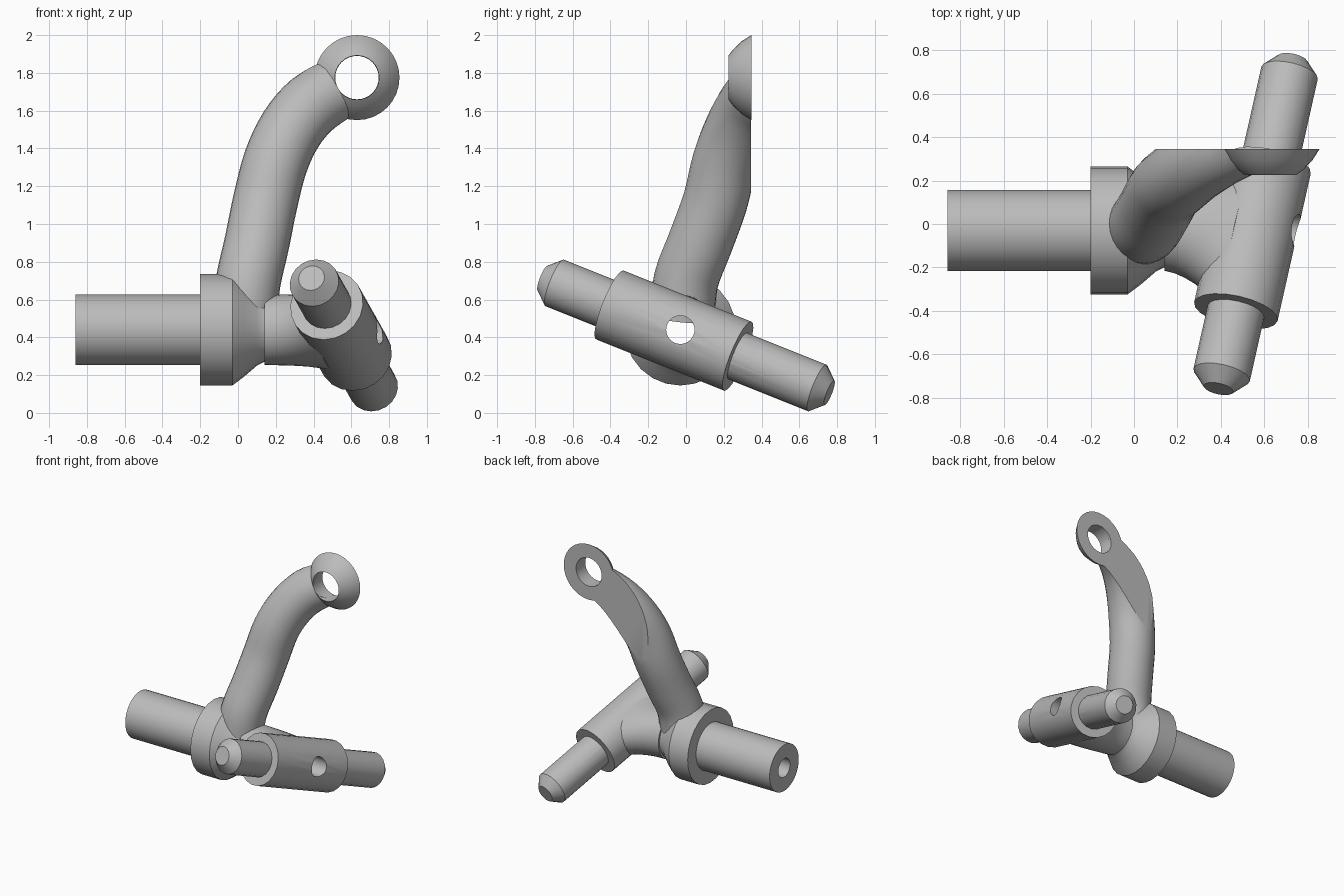
import bpy, bmesh, math
from mathutils import Vector

if "Cube" in bpy.data.objects:
    bpy.data.objects.remove(bpy.data.objects["Cube"], do_unlink=True)

steel = bpy.data.materials.new("grey_steel")
steel.use_nodes = True
grey = (0.5, 0.5, 0.5, 1)
steel.diffuse_color = grey
steel.node_tree.nodes["Principled BSDF"].inputs["Base Color"].default_value = grey


def loft(name, rings, closed=False):
    """Skin a list of equal rings, capping the ends unless closed into a loop."""
    bm = bmesh.new()
    rows = [[bm.verts.new(p) for p in ring] for ring in rings]
    pairs = list(zip(rows, rows[1:]))
    if closed:
        pairs.append((rows[-1], rows[0]))
    else:
        bm.faces.new(rows[0])
        bm.faces.new(rows[-1])
    n = len(rows[0])
    for a, b in pairs:
        for i in range(n):
            j = (i + 1) % n
            bm.faces.new((a[i], a[j], b[j], b[i]))
    bmesh.ops.recalc_face_normals(bm, faces=bm.faces)
    mesh = bpy.data.meshes.new(name)
    bm.to_mesh(mesh)
    bm.free()
    mesh.materials.append(steel)
    obj = bpy.data.objects.new(name, mesh)
    bpy.context.collection.objects.link(obj)
    return obj


def ellipse(centre, u, v, n):
    steps = [math.tau * i / n for i in range(n)]
    return [centre + u * math.cos(a) + v * math.sin(a) for a in steps]


def frame(axis):
    side = Vector((0, 0, 1)) if abs(axis.z) < 0.9 else Vector((0, 1, 0))
    u = axis.cross(side).normalized()
    return u, axis.cross(u).normalized()


def turned(name, origin, axis, profile, n=32, closed=False):
    """Lathe (distance along axis, radius) pairs around an axis."""
    u, v = frame(axis)
    return loft(name, [ellipse(origin + axis * t, u * r, v * r, n)
                       for t, r in profile], closed)


def cut(obj, cutter):
    mod = obj.modifiers.new("cut", "BOOLEAN")
    mod.operation = "DIFFERENCE"
    mod.solver = "EXACT"
    mod.object = cutter
    select(obj)
    bpy.ops.object.modifier_apply(modifier=mod.name)


def select(obj):
    bpy.ops.object.select_all(action="DESELECT")
    obj.select_set(True)
    bpy.context.view_layer.objects.active = obj


X, Y = Vector((1, 0, 0)), Vector((0, 1, 0))
hub = Vector((0, -0.03, 0.44))
pin_axis = Vector((0.225, 1, -0.4)).normalized()
pin_mid = Vector((0.56, 0, 0.41))

# Hollow shaft and flared collar
shaft = turned("shaft", hub, X, [(-0.86, 0.187), (-0.1, 0.187)], 40)
collar = turned("collar", hub, X, [(-0.2, 0.295), (-0.03, 0.295), (0.03, 0.25),
                                   (0.1, 0.19), (0.15, 0.165), (0.25, 0.16)], 24)

# Slanted barrel with a chamfered cross pin
barrel = turned("barrel", pin_mid, pin_axis, [(-0.443, 0.197), (0.302, 0.197)], 20)
pin = turned("cross_pin", pin_mid, pin_axis,
             [(-0.835, 0.07), (-0.765, 0.133), (0.765, 0.133), (0.835, 0.07)], 20)

# Web that spreads from the shaft into the barrel
barrel_mid = pin_mid - pin_axis * 0.07
up = X.cross(pin_axis).normalized()
end = barrel_mid - X * 0.08
start = hub + X * 0.14
rings = []
for k in range(7):
    f = k / 6
    spread = 0.185 + 0.15 * f ** 1.7
    along = Y.lerp(pin_axis, f).normalized()
    rise = Vector((0, 0, 1)).lerp(up, f).normalized()
    rings.append(ellipse(start.lerp(end, f), along * spread, rise * 0.187, 32))
web = loft("web", rings)

# Bent arm swept along a smooth path
path = [Vector(p) for p in [(0.03, -0.02, 0.5), (0.055, 0.0, 0.7), (0.1, 0.075, 0.9),
                            (0.145, 0.155, 1.12), (0.2, 0.205, 1.33), (0.28, 0.27, 1.5),
                            (0.39, 0.34, 1.63), (0.54, 0.415, 1.725)]]
rings = []
last = len(path) - 1
for i in range(last):
    p0, p1, p2, p3 = (path[max(0, min(last, i + k))] for k in (-1, 0, 1, 2))
    for s in range(4 if i < last - 1 else 5):
        t = s / 4
        point = 0.5 * (2 * p1 + (p2 - p0) * t + (2 * p0 - 5 * p1 + 4 * p2 - p3) * t ** 2
                       + (3 * p1 - p0 - 3 * p2 + p3) * t ** 3)
        tangent = 0.5 * ((p2 - p0) + 2 * (2 * p0 - 5 * p1 + 4 * p2 - p3) * t
                         + 3 * (3 * p1 - p0 - 3 * p2 + p3) * t ** 2).normalized()
        tangent.normalize()
        u = Y.cross(tangent).normalized()
        v = tangent.cross(u).normalized()
        rings.append(ellipse(point, u * 0.172, v * 0.172, 28))
arm = loft("arm", rings)

# Domed eye ring at the arm's tip
eye = Vector((0.63, 0, 1.775))
eye_ring = turned("eye_ring", eye, Y, [(0.346, 0.115), (0.346, 0.225), (0.295, 0.193),
                                       (0.25, 0.15), (0.225, 0.117)], 32, True)

# Cutters: long bore, flat back of the arm, eye hole
bore = turned("bore_cutter", hub, X, [(-1.2, 0.075), (1.2, 0.075)], 32)
flat = turned("flat_cutter", Vector((0.4, 0, 1.4)), Y, [(0.345, 1.5), (1.5, 1.5)], 8)
hole = turned("eye_cutter", eye, Y, [(-0.5, 0.115), (0.9, 0.115)], 32)
for part in (shaft, collar, web, barrel, pin):
    cut(part, bore)
cut(arm, flat)
cut(arm, hole)
for helper in (bore, flat, hole):
    bpy.data.objects.remove(helper, do_unlink=True)

# Smooth shading with crisp edges
for part in (shaft, collar, web, barrel, pin, arm, eye_ring):
    select(part)
    bpy.ops.object.shade_smooth_by_angle(angle=math.radians(30))
